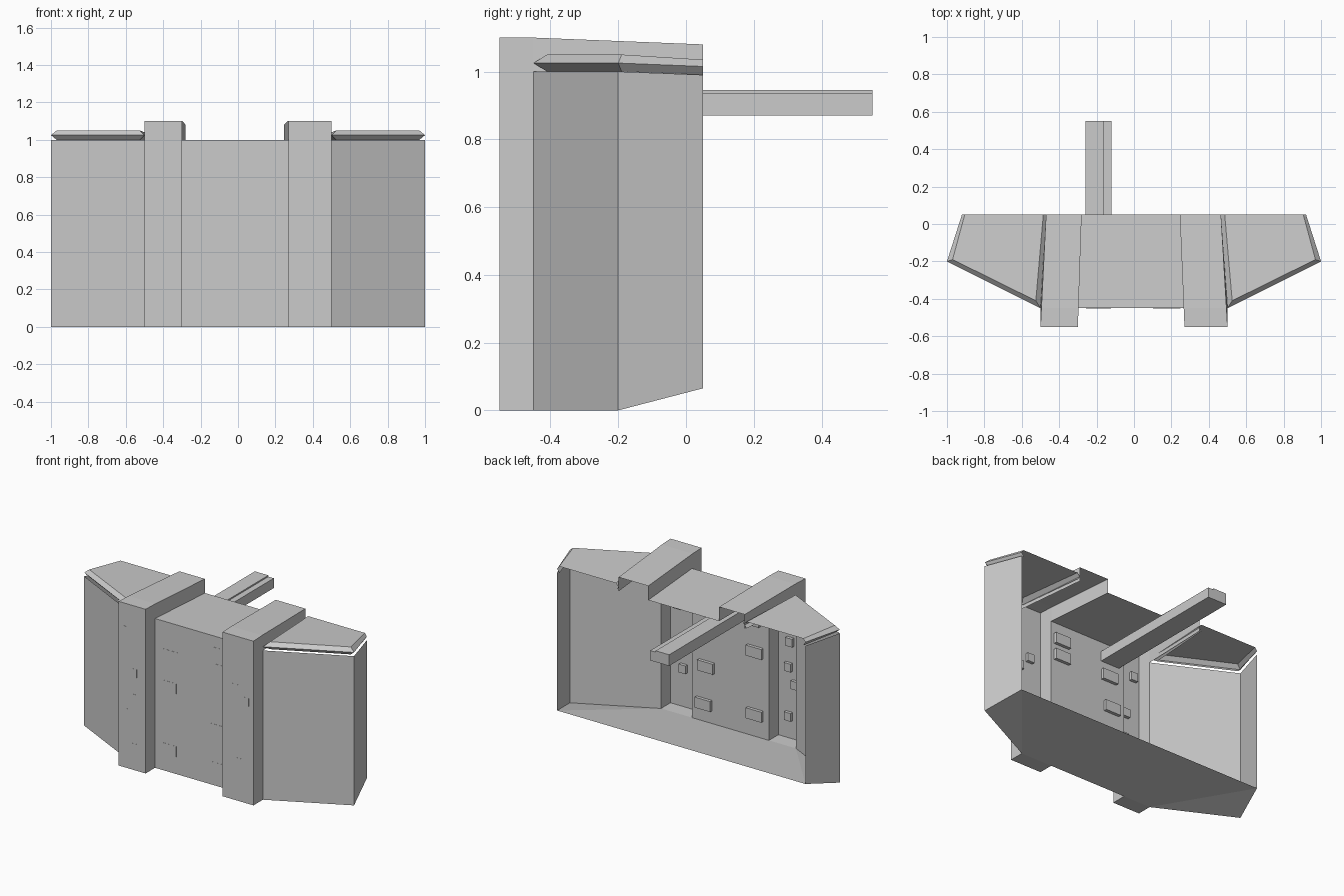
import bpy, bmesh

if "Cube" in bpy.data.objects:
    bpy.data.objects.remove(bpy.data.objects["Cube"])


def make(name, verts, faces):
    me = bpy.data.meshes.new(name)
    me.from_pydata(verts, [], faces)
    bm = bmesh.new()
    bm.from_mesh(me)
    bmesh.ops.recalc_face_normals(bm, faces=bm.faces)
    bm.to_mesh(me)
    bm.free()
    ob = bpy.data.objects.new(name, me)
    bpy.context.collection.objects.link(ob)
    return ob


def box(name, x, y, z, sx, sy, sz):
    v = [(x + a * sx / 2, y + b * sy / 2, z + c * sz / 2)
         for a in (-1, 1) for b in (-1, 1) for c in (-1, 1)]
    return make(name, v, [(0, 1, 3, 2), (4, 6, 7, 5), (0, 4, 5, 1),
                          (2, 3, 7, 6), (0, 2, 6, 4), (1, 5, 7, 3)])


# Centre wall with its roof
xl, xr = -0.30, 0.27
make("centre_wall",
     [(xl, -.45, 0), (xr, -.45, 0), (xr, -.45, 1), (xl, -.45, 1),
      (.245, .05, .985), (-.28, .05, .985)],
     [(0, 1, 2, 3), (3, 2, 4, 5)])

# Floor, rising gently to the back
make("floor",
     [(-.5, -.45, 0), (.5, -.45, 0), (1, -.2, 0), (.92, .05, .065),
      (-.92, .05, .065), (-1, -.2, 0)],
     [(0, 1, 3, 4), (1, 2, 3), (0, 4, 5)])

# Two pillars: hollow upright with a long cap running back
for name, s, inner, inner_b, outer_b in (("left_pillar", -1, .30, .28, .47),
                                         ("right_pillar", 1, .27, .245, .465)):
    v, f = [], []
    for xf, xb in ((inner, inner_b), (.5, outer_b)):
        xm = xf + (xb - xf) / 6
        v += [(s * xf, -.55, 0), (s * xf, -.45, 0), (s * xf, -.45, 1.0),
              (s * xb, .05, .985), (s * xb, .05, 1.08),
              (s * xm, -.45, 1.10), (s * xf, -.55, 1.10)]
    f += [(0, 1, 2, 5, 6), (2, 3, 4, 5), (7, 8, 9, 12, 13), (9, 10, 11, 12)]
    f += [(0, 7, 13, 6), (6, 13, 12, 5), (5, 12, 11, 4), (0, 1, 8, 7)]
    make(name, v, f)

# Angled side wings and their bevelled, open-backed caps
ring_mid = [(.5, -.45), (1, -.2), (.92, .05), (.465, .05)]
ring_in = [(.525, -.41), (.97, -.19), (.905, .05), (.485, .05)]
for side, s in (("left", -1), ("right", 1)):
    make(side + "_wing_wall",
         [(s * .5, -.45, 0), (s, -.2, 0), (s * .92, .05, .065),
          (s * .5, -.45, 1), (s, -.2, 1), (s * .92, .05, .99)],
         [(0, 1, 4, 3), (1, 2, 5, 4)])
    v = []
    for ring, z0, z1 in ((ring_in, 1.0, .99), (ring_mid, 1.025, 1.015),
                         (ring_in, 1.05, 1.035)):
        v += [(s * x, y, z0 if i < 2 else z1) for i, (x, y) in enumerate(ring)]
    f = [(8, 9, 10, 11)]
    for k in (0, 4):
        for a, b in ((0, 1), (1, 2), (3, 0)):
            f.append((k + a, k + b, k + 4 + b, k + 4 + a))
    make(side + "_wing_cap", v, f)

# Long beam sticking out of the back, with a shallow stepped top
prof = [(-.26, .87), (-.12, .87), (-.12, .936), (-.16, .936),
        (-.16, .945), (-.26, .945)]
n = len(prof)
make("beam", [(x, y, z) for y in (-.45, .55) for x, z in prof],
     [tuple(range(n)), tuple(range(n, 2 * n))] +
     [(i, (i + 1) % n, n + (i + 1) % n, n + i) for i in range(n)])

# Small stones set in the inner faces of the walls
for x, z in ((.19, .89), (.19, .78), (-.18, .78), (-.20, .57),
             (.16, .375), (.18, .12), (-.20, .15)):
    box("centre_stone", x, -.44, z, .115, .022, .07)
for x, z in ((-.45, .92), (-.39, .65), (-.38, .48), (-.43, .37), (-.38, .15),
             (.40, .26), (.44, .68), (.36, .75)):
    box("pillar_stone", x, -.54, z, .05, .022, .055)
